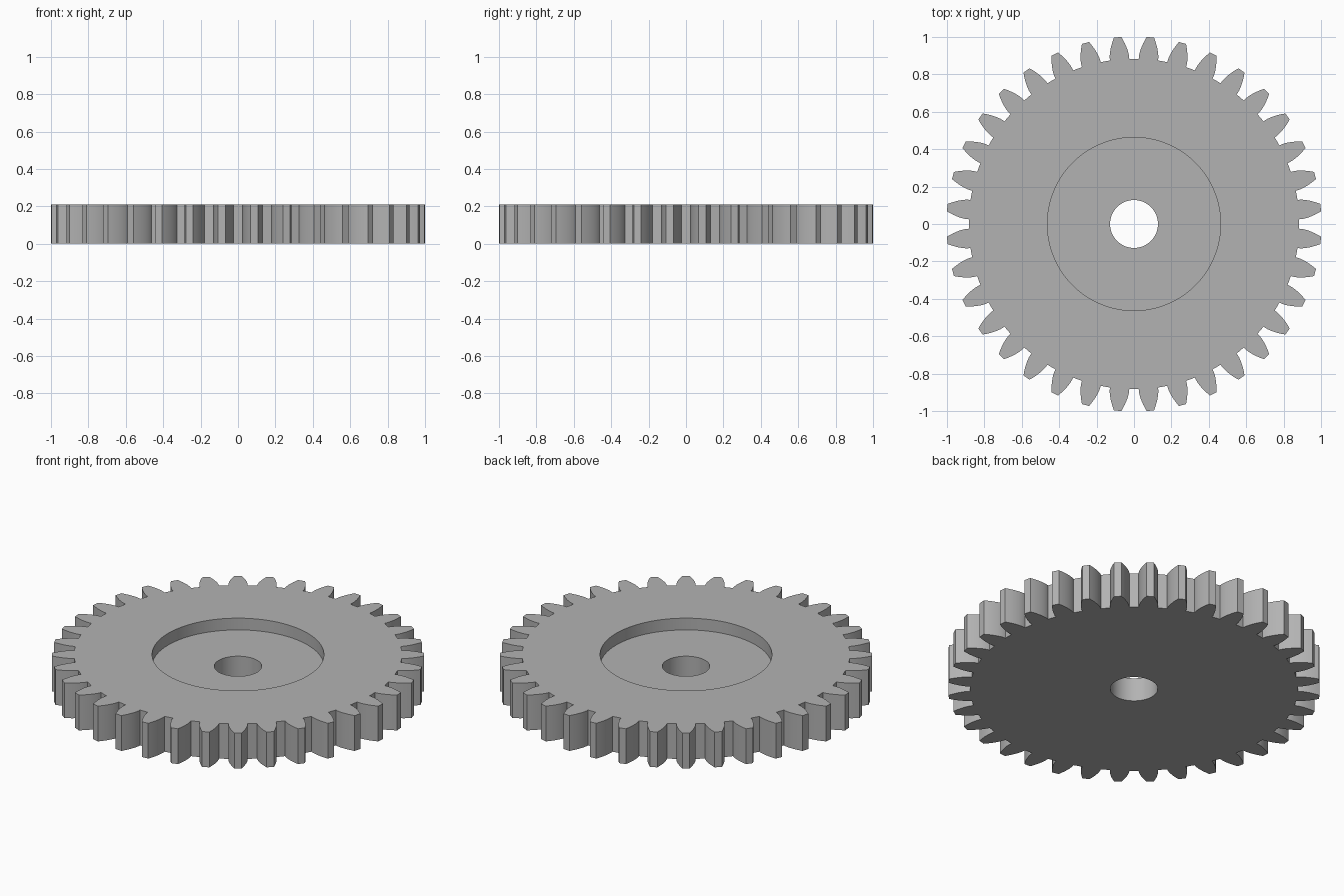
import bpy
import bmesh
from math import acos, cos, sin, tan, pi, radians, sqrt

cube = bpy.data.objects.get("Cube")
if cube:
    bpy.data.objects.remove(cube, do_unlink=True)

# Gear proportions
TEETH = 36
TIP_R = 1.0023
MODULE = TIP_R / (TEETH / 2 + 1)
PITCH_R = MODULE * TEETH / 2
ROOT_R = PITCH_R - 1.25 * MODULE
PRESSURE = radians(20)
BASE_R = PITCH_R * cos(PRESSURE)
HEIGHT, FLOOR = 0.21, 0.14
RECESS_R, BORE_R = 0.463, 0.128
FLANK_STEPS = 6
SEGMENTS = 96

metal = bpy.data.materials.new("grey metal")
metal.use_nodes = True
grey = (0.45, 0.45, 0.45, 1)
metal.diffuse_color = grey
metal.node_tree.nodes["Principled BSDF"].inputs["Base Color"].default_value = grey


def half_angle(r):
    """Half the angular width of an involute tooth at radius r."""
    a = acos(min(1, BASE_R / r))
    return pi / TEETH / 2 + tan(PRESSURE) - PRESSURE - (tan(a) - a)


def tooth_outline():
    """Outline of all the teeth as (x, y) points."""
    radii = [ROOT_R] + [BASE_R + (TIP_R - BASE_R) * i / FLANK_STEPS
                        for i in range(FLANK_STEPS + 1)]
    flank = [(r, half_angle(r)) for r in radii]
    tooth = [(r, -a) for r, a in flank] + [(r, a) for r, a in reversed(flank)]
    return [(r * cos(a + t), r * sin(a + t))
            for t in ((k + 0.5) * 2 * pi / TEETH for k in range(TEETH))
            for r, a in tooth]


def circle(r):
    return [(r * cos(2 * pi * i / SEGMENTS), r * sin(2 * pi * i / SEGMENTS))
            for i in range(SEGMENTS)]


bm = bmesh.new()


def ring(points, z):
    verts = [bm.verts.new((x, y, z)) for x, y in points]
    return [bm.edges.new((v, verts[i - 1])) for i, v in enumerate(verts)]


def wall(low, high):
    bmesh.ops.bridge_loops(bm, edges=low + high)


def cap(outer, inner, up):
    bmesh.ops.triangle_fill(bm, edges=outer + inner, use_beauty=True,
                            normal=(0, 0, up))


# Rings of the toothed rim, the recess and the bore
outline = tooth_outline()
rim_low, rim_high = ring(outline, 0), ring(outline, HEIGHT)
recess_low, recess_high = ring(circle(RECESS_R), FLOOR), ring(circle(RECESS_R), HEIGHT)
bore_low, bore_high = ring(circle(BORE_R), 0), ring(circle(BORE_R), FLOOR)

# Flat faces first, then the upright walls between them
cap(rim_high, recess_high, 1)
cap(recess_low, bore_high, 1)
cap(rim_low, bore_low, -1)
wall(rim_low, rim_high)
wall(recess_low, recess_high)
wall(bore_low, bore_high)
bmesh.ops.recalc_face_normals(bm, faces=bm.faces)

mesh = bpy.data.meshes.new("spur_gear")
bm.to_mesh(mesh)
bm.free()
gear = bpy.data.objects.new("spur_gear", mesh)
bpy.context.collection.objects.link(gear)
mesh.materials.append(metal)

# Smooth flanks and round walls, crisp rims
bpy.ops.object.select_all(action="DESELECT")
gear.select_set(True)
bpy.context.view_layer.objects.active = gear
bpy.ops.object.shade_smooth_by_angle(angle=radians(25))
